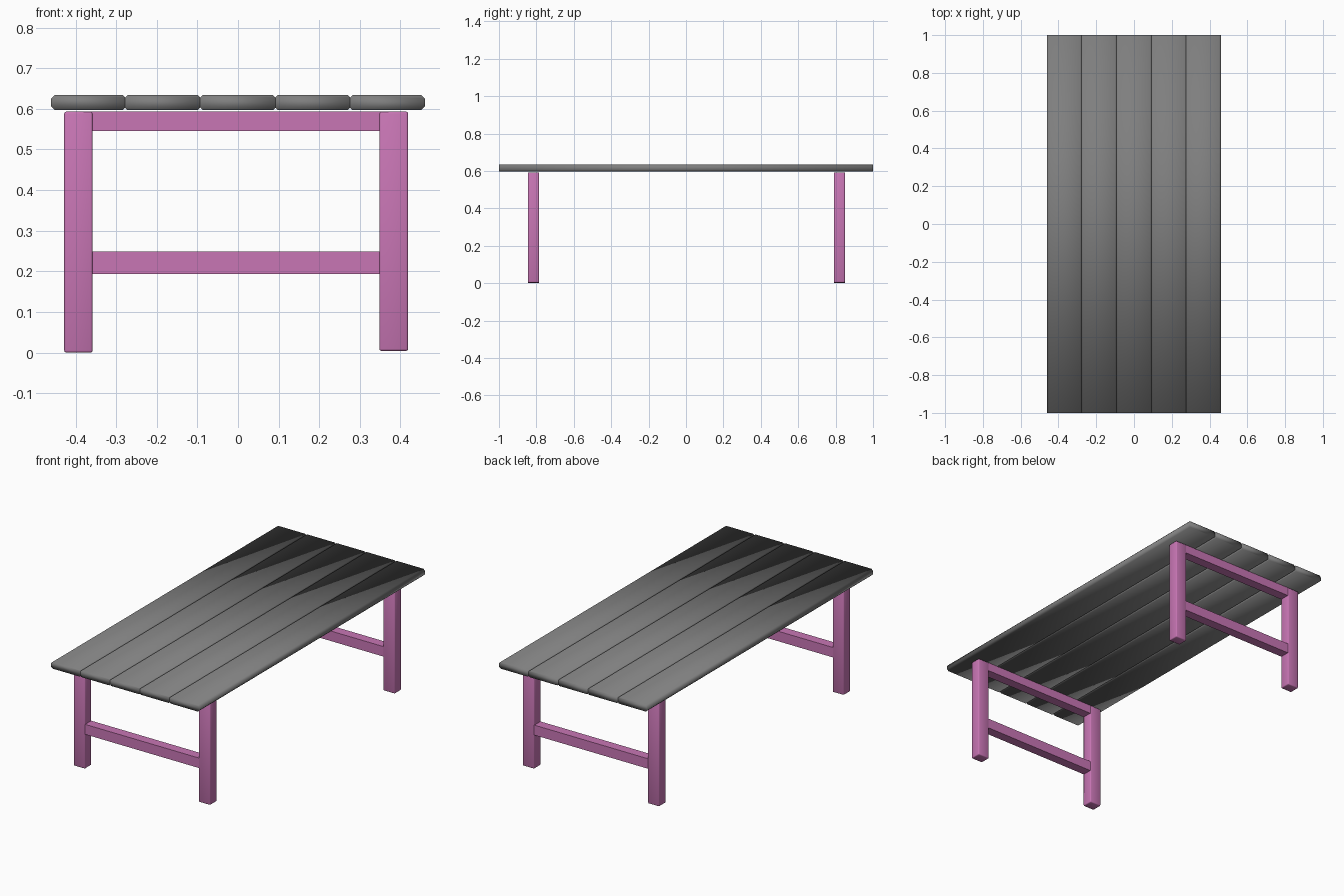
import bpy
import bmesh

cube = bpy.data.objects.get("Cube")
if cube:
    bpy.data.objects.remove(cube, do_unlink=True)


def make_material(name, rgb):
    mat = bpy.data.materials.new(name)
    mat.use_nodes = True
    color = (*rgb, 1.0)
    mat.diffuse_color = color
    mat.node_tree.nodes["Principled BSDF"].inputs["Base Color"].default_value = color
    return mat


grey = make_material("grey boards", (0.21, 0.21, 0.21))
pink = make_material("pink frame", (0.58, 0.18, 0.46))


def finish(name, bm, mat):
    bmesh.ops.recalc_face_normals(bm, faces=bm.faces)
    for face in bm.faces:
        face.smooth = True
    mesh = bpy.data.meshes.new(name)
    bm.to_mesh(mesh)
    bm.free()
    mesh.materials.append(mat)
    obj = bpy.data.objects.new(name, mesh)
    bpy.context.collection.objects.link(obj)
    return obj


def box(name, xs, ys, zs, mat, bevel):
    bm = bmesh.new()
    bmesh.ops.create_cube(bm, size=1)
    for v in bm.verts:
        v.co = [r[0] if c < 0 else r[1] for c, r in zip(v.co, (xs, ys, zs))]
    obj = finish(name, bm, mat)
    if bevel:
        mod = obj.modifiers.new("soft_edges", "BEVEL")
        mod.width = bevel
        mod.segments = 2
    return obj


def plank(name, x0, x1, left, right):
    # Chamfered section extruded along the table; ends stay square
    z0, z1 = 0.597, 0.634
    section = [(x0 + left, z0), (x1 - right, z0), (x1, z0 + right), (x1, z1 - right),
               (x1 - right, z1), (x0 + left, z1), (x0, z1 - left), (x0, z0 + left)]
    bm = bmesh.new()
    face = bm.faces.new([bm.verts.new((x, -1, z)) for x, z in section])
    side = bmesh.ops.extrude_face_region(bm, geom=[face])
    verts = [g for g in side["geom"] if isinstance(g, bmesh.types.BMVert)]
    bmesh.ops.translate(bm, verts=verts, vec=(0, 2, 0))
    finish(name, bm, grey)


# Table top: five boards, outer edges slightly rounder
edges = [-0.46, -0.278, -0.093, 0.092, 0.276, 0.46]
for i in range(5):
    plank(f"top_plank_{i + 1}", edges[i], edges[i + 1],
          0.009 if i == 0 else 0.006, 0.009 if i == 4 else 0.006)

# Two end frames: a pair of legs joined by an upper and a lower rail
for end, y in (("front", -0.816), ("back", 0.82)):
    leg_y = (y - 0.03, y + 0.03)
    rail_y = (y - 0.027, y + 0.027)
    box(f"{end}_right_leg", (-0.428, -0.358), leg_y, (0, 0.593), pink, 0.005)
    box(f"{end}_left_leg", (0.348, 0.419), leg_y, (0.004, 0.593), pink, 0.005)
    for part, zs in (("upper", (0.545, 0.593)), ("lower", (0.193, 0.249))):
        rail = box(f"{end}_{part}_rail", (-0.38, 0.37), rail_y, zs, pink, 0)
        for poly in rail.data.polygons:
            poly.use_smooth = False
